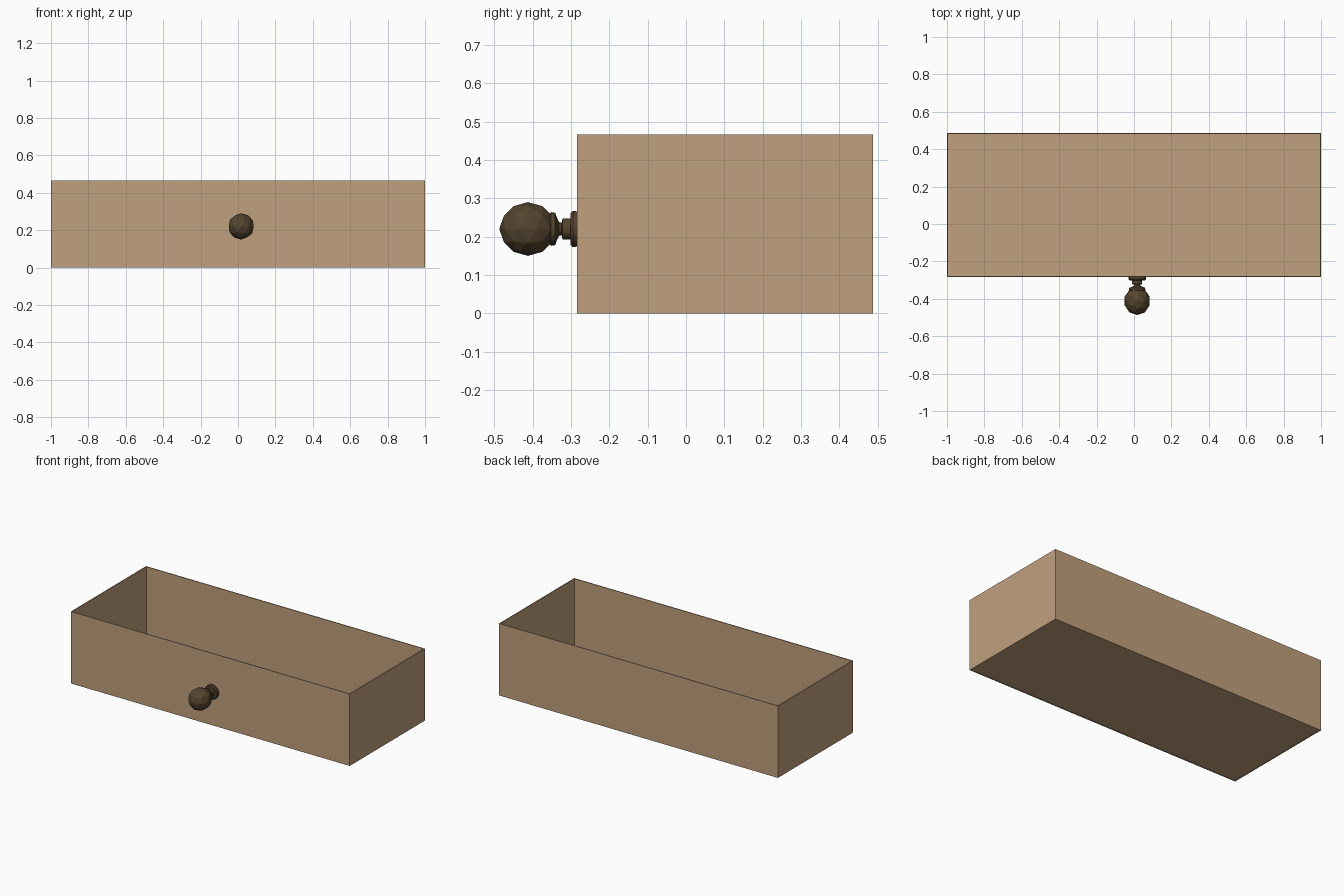
import bpy, bmesh, math
from mathutils import Matrix

if "Cube" in bpy.data.objects:
    bpy.data.objects.remove(bpy.data.objects["Cube"])


def material(name, rgb):
    m = bpy.data.materials.new(name)
    m.diffuse_color = (*rgb, 1)
    m.use_nodes = True
    m.node_tree.nodes["Principled BSDF"].inputs["Base Color"].default_value = m.diffuse_color
    return m


wood = material("light wood", (0.53, 0.35, 0.205))
dark = material("dark wood", (0.09, 0.058, 0.028))


def finish(name, bm, mat):
    bmesh.ops.recalc_face_normals(bm, faces=bm.faces)
    me = bpy.data.meshes.new(name)
    bm.to_mesh(me)
    bm.free()
    me.materials.append(mat)
    ob = bpy.data.objects.new(name, me)
    bpy.context.collection.objects.link(ob)
    return ob


def box(name, lo, hi):
    bm = bmesh.new()
    size = [b - a for a, b in zip(lo, hi)]
    mid = [(a + b) / 2 for a, b in zip(lo, hi)]
    bmesh.ops.create_cube(bm, size=1, matrix=Matrix.Translation(mid) @ Matrix.Diagonal((*size, 1)))
    return finish(name, bm, wood)


# Drawer box: thin walls and floor
Y0, Y1, H, T = -0.284, 0.487, 0.466, 0.006
box("floor_panel", (-1 + T, Y0 + T, 0.002), (1 - T, Y1 - T, 0.01))
box("front_panel", (-1, Y0, 0), (1, Y0 + T, H))
box("back_panel", (-1, Y1 - T, 0), (1, Y1, H))
box("left_side", (-1, Y0 + T, 0), (-1 + T, Y1 - T, H))
box("right_side", (1 - T, Y0 + T, 0), (1, Y1 - T, H))

# Knob stem: turned profile of (y, radius) around the knob axis
KX, KZ, SEG = 0.017, 0.22, 16
profile = [(Y0, 0.0), (Y0, 0.046), (-0.295, 0.047), (-0.301, 0.041),
           (-0.301, 0.027), (-0.322, 0.027), (-0.324, 0.016), (-0.331, 0.018),
           (-0.338, 0.033), (-0.341, 0.042), (-0.352, 0.044), (-0.360, 0.036), (-0.360, 0.0)]
bm = bmesh.new()
verts = [bm.verts.new((KX + r, y, KZ)) for y, r in profile]
edges = [bm.edges.new(p) for p in zip(verts, verts[1:])]
bmesh.ops.spin(bm, geom=verts + edges, cent=(KX, 0, KZ), axis=(0, 1, 0),
               angle=math.tau, steps=SEG)
bmesh.ops.remove_doubles(bm, verts=bm.verts, dist=1e-5)
finish("knob_stem", bm, dark)

# Faceted knob ball
bm = bmesh.new()
bmesh.ops.create_icosphere(bm, subdivisions=2, radius=0.07,
                           matrix=Matrix.Translation((KX, -0.412, KZ)) @ Matrix.Diagonal((1, 1.07, 1, 1)))
finish("knob_ball", bm, dark)
